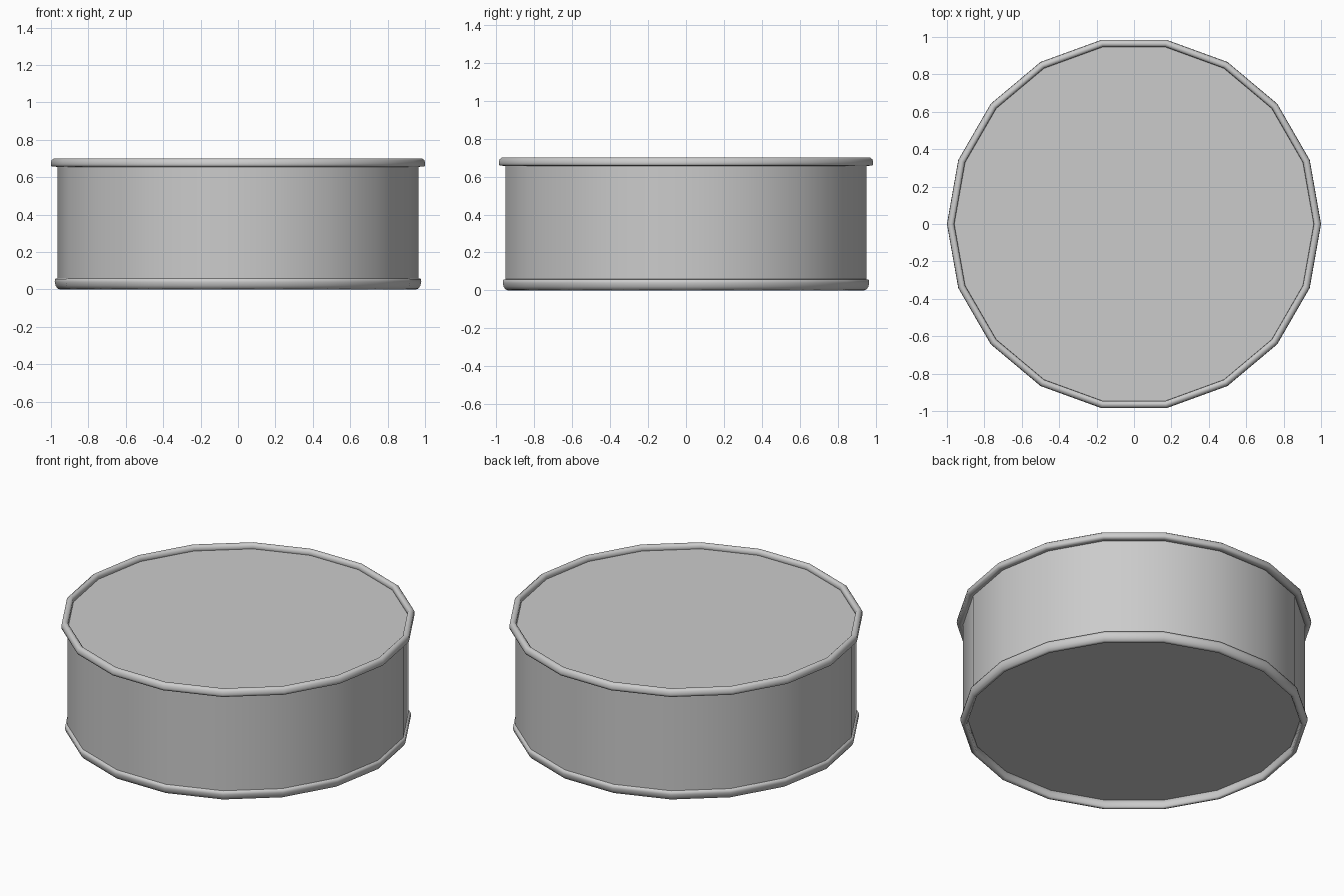
import bpy, bmesh, math

if "Cube" in bpy.data.objects:
    bpy.data.objects.remove(bpy.data.objects["Cube"])

SIDES = 18

def lathe(name, profile, closed=False, caps=False, angle=50):
    """Revolve (radius, z) points round z into an 18-sided part."""
    bm = bmesh.new()
    rings = []
    for r, z in profile:
        rings.append([bm.verts.new((r * math.cos(2 * math.pi * i / SIDES),
                                    r * math.sin(2 * math.pi * i / SIDES), z))
                      for i in range(SIDES)])
    pairs = list(zip(rings, rings[1:]))
    if closed:
        pairs.append((rings[-1], rings[0]))
    for a, b in pairs:
        for i in range(SIDES):
            j = (i + 1) % SIDES
            bm.faces.new((a[i], a[j], b[j], b[i]))
    if caps:
        bm.faces.new(rings[0][::-1])
        bm.faces.new(rings[-1])
    bmesh.ops.recalc_face_normals(bm, faces=bm.faces)
    mesh = bpy.data.meshes.new(name)
    bm.to_mesh(mesh)
    bm.free()
    obj = bpy.data.objects.new(name, mesh)
    bpy.context.collection.objects.link(obj)
    bpy.ops.object.select_all(action='DESELECT')
    obj.select_set(True)
    bpy.context.view_layer.objects.active = obj
    bpy.ops.object.shade_smooth_by_angle(angle=math.radians(angle))
    return obj

# Can body with recessed lid and base
lathe("can_body", [(0.965, 0.05), (0.965, 0.67)], caps=True)

# Rolled top rim
lathe("top_rim", [(0.96, 0.655), (0.998, 0.658), (1.0, 0.67), (0.998, 0.69),
                  (0.985, 0.70), (0.972, 0.70), (0.962, 0.69)],
      closed=True, angle=100)

# Rolled bottom rim, standing proud of the base
lathe("bottom_rim", [(0.96, 0.06), (0.977, 0.057), (0.98, 0.04), (0.975, 0.02),
                     (0.965, 0.005), (0.95, 0.0), (0.942, 0.01), (0.94, 0.06)],
      closed=True, angle=100)
